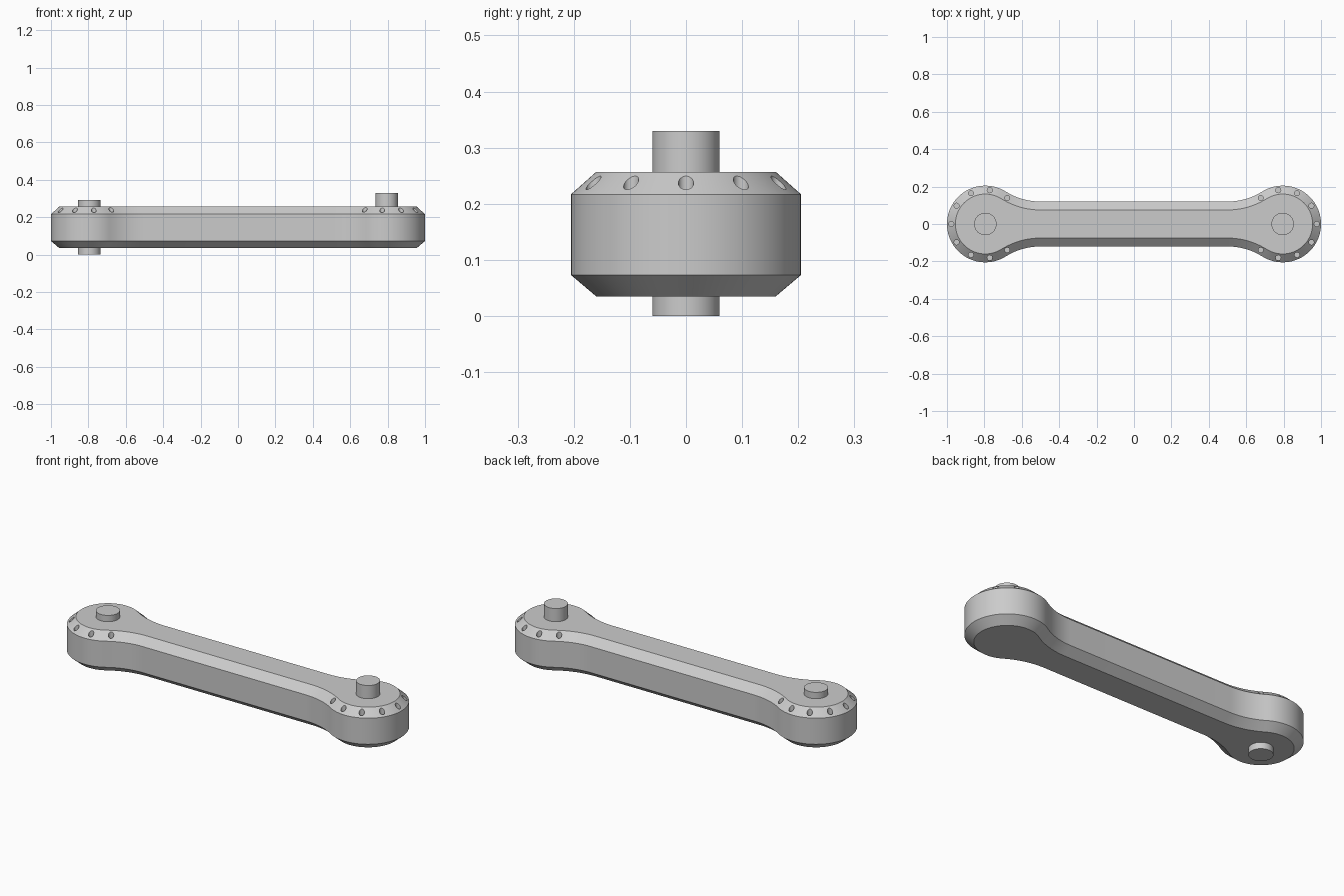
import bpy, bmesh, math
from math import cos, sin, pi, atan2, radians

if "Cube" in bpy.data.objects:
    bpy.data.objects.remove(bpy.data.objects["Cube"])

END_X, END_R = 0.795, 0.205        # rounded ends
BAR_X, BAR_W, FILLET = 0.5, 0.12, 0.349   # straight bar and its blend radius

steel = bpy.data.materials.new("plain grey")
steel.use_nodes = True
GREY = (0.6, 0.6, 0.6, 1)
steel.diffuse_color = GREY
steel.node_tree.nodes["Principled BSDF"].inputs["Base Color"].default_value = GREY


def make_object(name, bm):
    bmesh.ops.recalc_face_normals(bm, faces=bm.faces[:])
    mesh = bpy.data.meshes.new(name)
    bm.to_mesh(mesh)
    bm.free()
    mesh.materials.append(steel)
    obj = bpy.data.objects.new(name, mesh)
    bpy.context.collection.objects.link(obj)
    return obj


def activate(obj):
    bpy.ops.object.select_all(action='DESELECT')
    obj.select_set(True)
    bpy.context.view_layer.objects.active = obj


def add_cylinder(bm, x, y, z0, z1, radius, sides):
    res = bmesh.ops.create_cone(bm, cap_ends=True, segments=sides,
                                radius1=radius, radius2=radius, depth=z1 - z0)
    bmesh.ops.translate(bm, verts=res["verts"], vec=(x, y, (z0 + z1) / 2))


def outline(inset):
    """Dog-bone outline, moved inward by inset."""
    cy = BAR_W + FILLET
    meet = atan2(cy, BAR_X - END_X)          # where the end meets the blend
    r, f = END_R - inset, FILLET + inset
    quarter = [(END_X + r * cos(meet * i / 32), r * sin(meet * i / 32))
               for i in range(33)]
    start, stop = meet - pi, -pi / 2
    for i in range(1, 11):
        a = start + (stop - start) * i / 10
        quarter.append((BAR_X + f * cos(a), cy + f * sin(a)))
    half = quarter + [(-x, y) for x, y in reversed(quarter)]
    return half + [(x, -y) for x, y in reversed(half[1:-1])]


# Arm body: stacked outlines with chamfered top and bottom
bm = bmesh.new()
rings = [[bm.verts.new((x, y, z)) for x, y in outline(inset)]
         for z, inset in ((0.035, 0.045), (0.073, 0), (0.217, 0), (0.257, 0.045))]
for low, high in zip(rings, rings[1:]):
    for i in range(len(low)):
        j = (i + 1) % len(low)
        bm.faces.new((low[i], low[j], high[j], high[i]))
bm.faces.new(rings[0])
bm.faces.new(rings[-1])
arm = make_object("arm_body", bm)

# Small vertical holes around both ends
bm = bmesh.new()
for side in (-1, 1):
    for k in range(-4, 5):
        a = radians(32.5 * k)
        add_cylinder(bm, side * (END_X + 0.182 * cos(a)), 0.182 * sin(a),
                     0.157, 0.3, 0.0135, 24)
cutter = make_object("hole_cutter", bm)
cutter.hide_render = True
activate(arm)
mod = arm.modifiers.new("holes", 'BOOLEAN')
mod.operation = 'DIFFERENCE'
mod.solver = 'EXACT'
mod.object = cutter
bpy.ops.object.modifier_apply(modifier=mod.name)
bpy.data.objects.remove(cutter)
bpy.ops.object.shade_smooth_by_angle(angle=radians(25))

# Pivot pins: one through the right end, one on top of the left end
for name, x, z0, z1 in (("right_pin", -END_X, 0, 0.292),
                        ("left_pin", END_X, 0.2, 0.33)):
    bm = bmesh.new()
    add_cylinder(bm, x, 0, z0, z1, 0.06, 48)
    pin = make_object(name, bm)
    activate(pin)
    bpy.ops.object.shade_smooth_by_angle(angle=radians(25))
